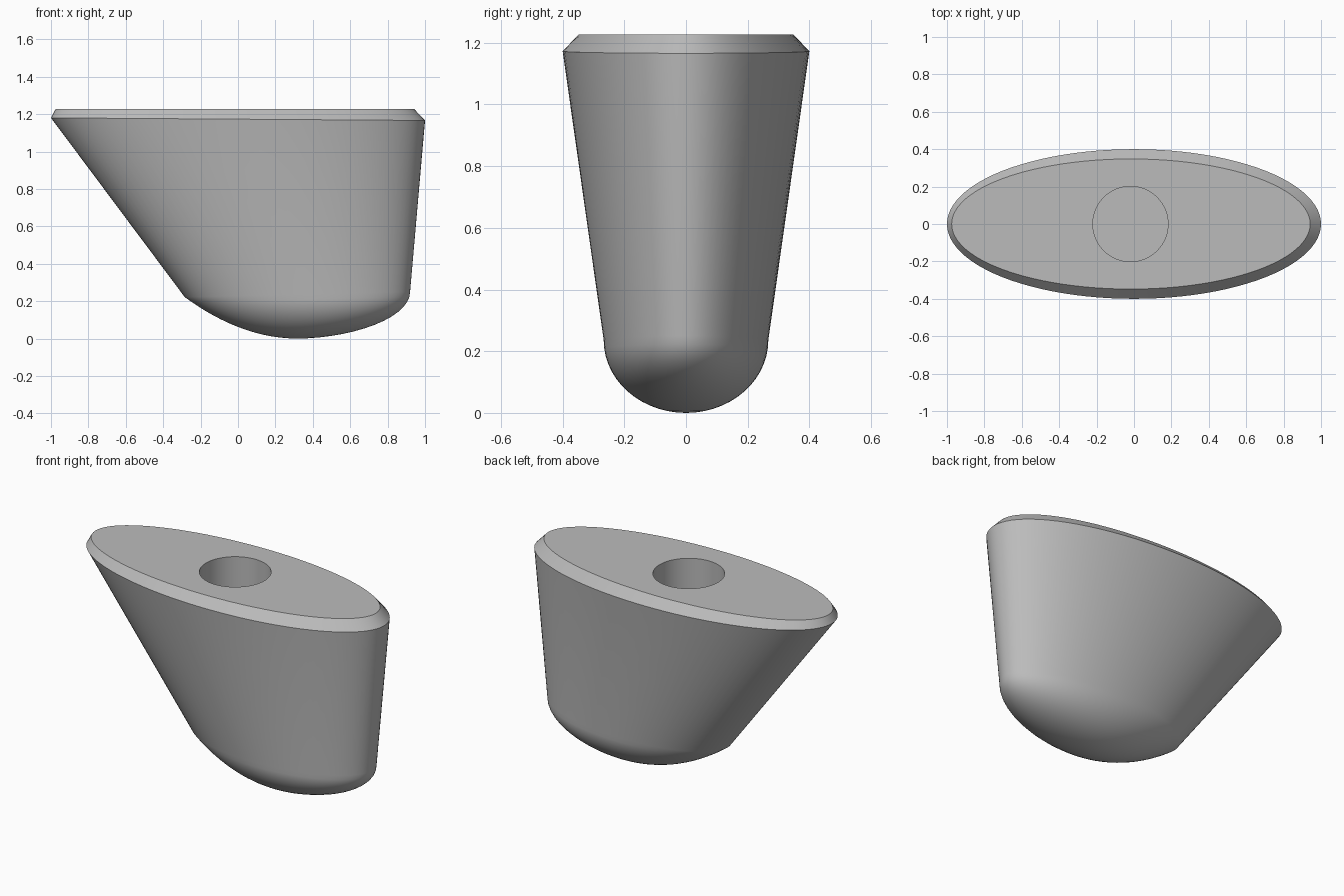
import bpy, bmesh
from math import sin, cos, pi, radians

SIDES = 96
CAP_Z = 0.24
CAP_STEPS = 14

old = bpy.data.objects.get("Cube")
if old:
    bpy.data.objects.remove(old)

grey = bpy.data.materials.new("plain_grey")
grey.use_nodes = True
color = (0.5, 0.5, 0.5, 1)
grey.diffuse_color = color
grey.node_tree.nodes["Principled BSDF"].inputs["Base Color"].default_value = color

bm = bmesh.new()


def ring(x_min, x_max, half_y, z_left, z_right):
    """Elliptical loop whose height may tilt from left edge to right edge."""
    mid, half = (x_min + x_max) / 2, (x_max - x_min) / 2
    loop = []
    for i in range(SIDES):
        a = 2 * pi * i / SIDES
        t = (1 + cos(a)) / 2
        z = z_left + (z_right - z_left) * t
        loop.append(bm.verts.new((mid + half * cos(a), half_y * sin(a), z)))
    return loop


def fan(loop, tip):
    for i in range(SIDES):
        bm.faces.new((loop[i], loop[(i + 1) % SIDES], tip))


# Rounded underside: a flatter arc on the left, a fuller curve on the right
rings = []
for k in range(1, CAP_STEPS + 1):
    a = pi / 2 * k / CAP_STEPS
    h = 1 - cos(a)
    left = 0.32 - 0.605 * h ** 0.5
    right = 0.32 + 0.6 * sin(a) ** 1.1
    rings.append(ring(left, right, 0.267 * sin(a), 0.222 * h, 0.25 * h))

# Slanted body up to the rim, bevelled edge, flat top
rings.append(ring(-1, 1, 0.4, 1.18, 1.166))
rings.append(ring(-0.975, 0.942, 0.348, 1.227, 1.227))

# Round blind hole in the top
rings.append(ring(-0.22, 0.182, 0.201, 1.227, 1.227))
rings.append(ring(-0.22, 0.182, 0.201, 0.62, 0.62))

for low, high in zip(rings, rings[1:]):
    for i in range(SIDES):
        j = (i + 1) % SIDES
        bm.faces.new((low[i], low[j], high[j], high[i]))
fan(rings[0], bm.verts.new((0.32, 0, 0)))
bm.faces.new(rings[-1])
bmesh.ops.recalc_face_normals(bm, faces=bm.faces)

mesh = bpy.data.meshes.new("slanted_foot")
bm.to_mesh(mesh)
bm.free()
mesh.materials.append(grey)
foot = bpy.data.objects.new("slanted_foot", mesh)
bpy.context.collection.objects.link(foot)

# Smooth sides with crisp rim and hole edges
bpy.ops.object.select_all(action="DESELECT")
foot.select_set(True)
bpy.context.view_layer.objects.active = foot
bpy.ops.object.shade_smooth_by_angle(angle=radians(32))
